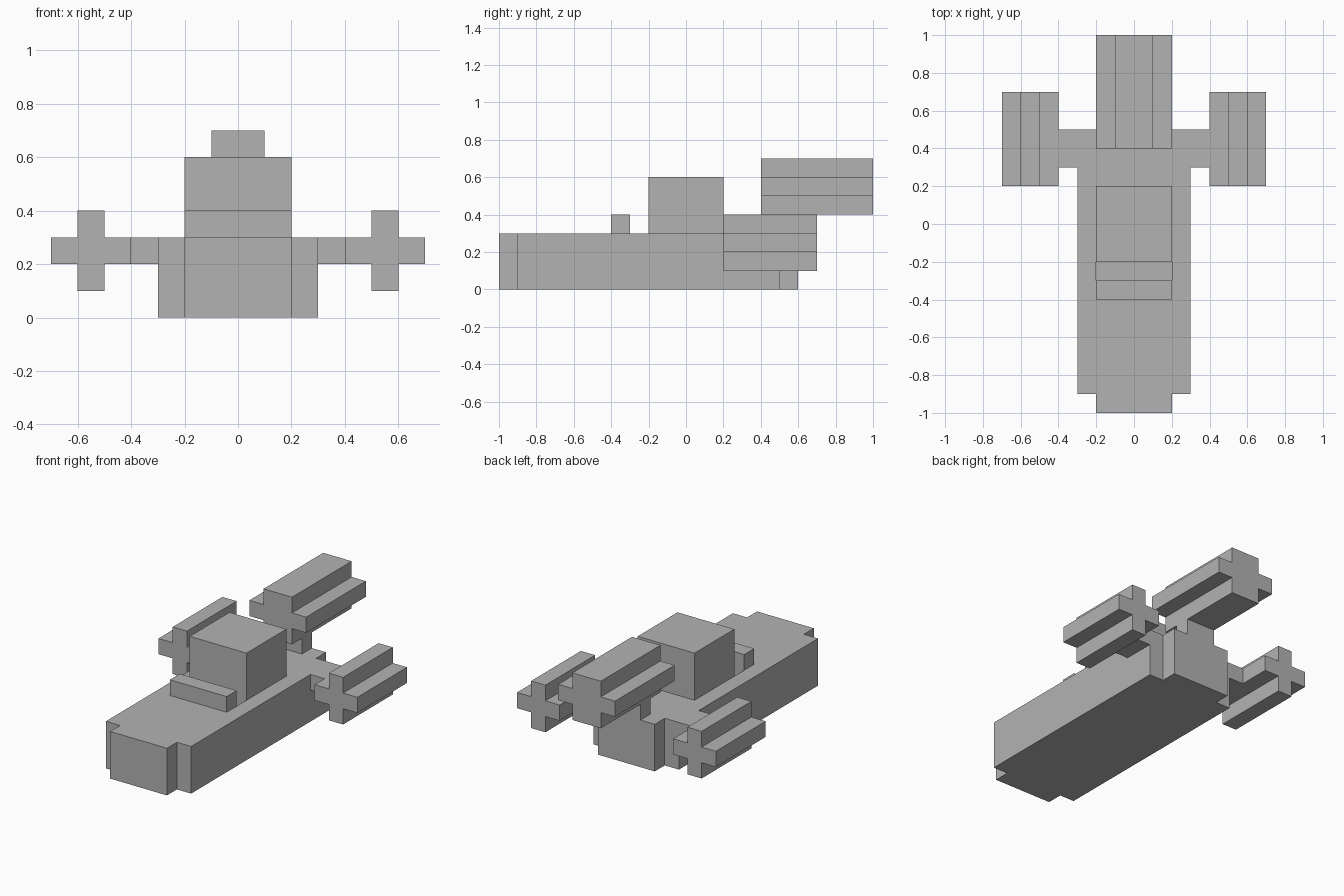
import bpy
import bmesh
from mathutils import Vector

default_cube = bpy.data.objects.get("Cube")
if default_cube:
    bpy.data.objects.remove(default_cube, do_unlink=True)

# Single flat colour
grey = bpy.data.materials.new("plain grey")
grey.use_nodes = True
colour = (0.45, 0.45, 0.45, 1)
grey.diffuse_color = colour
grey.node_tree.nodes["Principled BSDF"].inputs["Base Color"].default_value = colour


def extrude(name, outline, depth):
    """Extrude a closed planar outline along the depth vector."""
    bm = bmesh.new()
    face = bm.faces.new([bm.verts.new(p) for p in outline])
    result = bmesh.ops.extrude_face_region(bm, geom=[face], use_keep_orig=True)
    moved = [g for g in result["geom"] if isinstance(g, bmesh.types.BMVert)]
    bmesh.ops.translate(bm, verts=moved, vec=Vector(depth))
    bmesh.ops.recalc_face_normals(bm, faces=bm.faces)
    mesh = bpy.data.meshes.new(name)
    bm.to_mesh(mesh)
    bm.free()
    mesh.materials.append(grey)
    obj = bpy.data.objects.new(name, mesh)
    bpy.context.collection.objects.link(obj)
    return obj


def box(name, xs, ys, zs):
    (x0, x1), (y0, y1), (z0, z1) = xs, ys, zs
    base = [(x0, y0, z0), (x1, y0, z0), (x1, y1, z0), (x0, y1, z0)]
    return extrude(name, base, (0, 0, z1 - z0))


def engine(name, x, z, y0, y1):
    """Pod with a plus-shaped cross-section, running front to back."""
    a, b = 0.05, 0.15
    if x == 0:
        a, b = 0.1, 0.2
    h, v = 0.05, 0.15
    corner = [(b, -h), (b, h), (a, h), (a, v)]
    half = corner + [(-a, v), (-a, h)]
    plus = half + [(-px, -pz) for px, pz in half]
    outline = [(x + px, y0, z + pz) for px, pz in plus]
    return extrude(name, outline, (0, y1 - y0, 0))


# Hull: plan outline with narrower nose and tail
side = [(0.2, -1), (0.2, -0.9), (0.3, -0.9), (0.3, 0.5), (0.2, 0.5), (0.2, 0.6)]
plan = side + [(-x, y) for x, y in reversed(side)]
hull = extrude("hull", [(x, y, 0) for x, y in plan], (0, 0, 0.3))

# Footwell sunk into the deck in front of the cabin
cutter = box("footwell_cutter", (-0.2, 0.2), (-0.3, -0.2), (0.2, 0.4))
cut = hull.modifiers.new("footwell", "BOOLEAN")
cut.operation = "DIFFERENCE"
cut.solver = "EXACT"
cut.object = cutter
bpy.context.view_layer.objects.active = hull
bpy.ops.object.modifier_apply(modifier=cut.name)
bpy.data.objects.remove(cutter, do_unlink=True)

# Cabin and the low bar ahead of it
box("cabin", (-0.2, 0.2), (-0.2, 0.2), (0.3, 0.6))
box("front_bar", (-0.2, 0.2), (-0.4, -0.3), (0.3, 0.4))

# Side struts and engines
for label, s in (("left", 1), ("right", -1)):
    box(label + "_strut", sorted((s * 0.3, s * 0.4)), (0.3, 0.5), (0.2, 0.3))
    engine(label + "_engine", s * 0.55, 0.25, 0.2, 0.7)

# Raised rear engine on its post
box("rear_post", (-0.1, 0.1), (0.5, 0.6), (0.3, 0.4))
engine("rear_engine", 0, 0.55, 0.4, 1)
